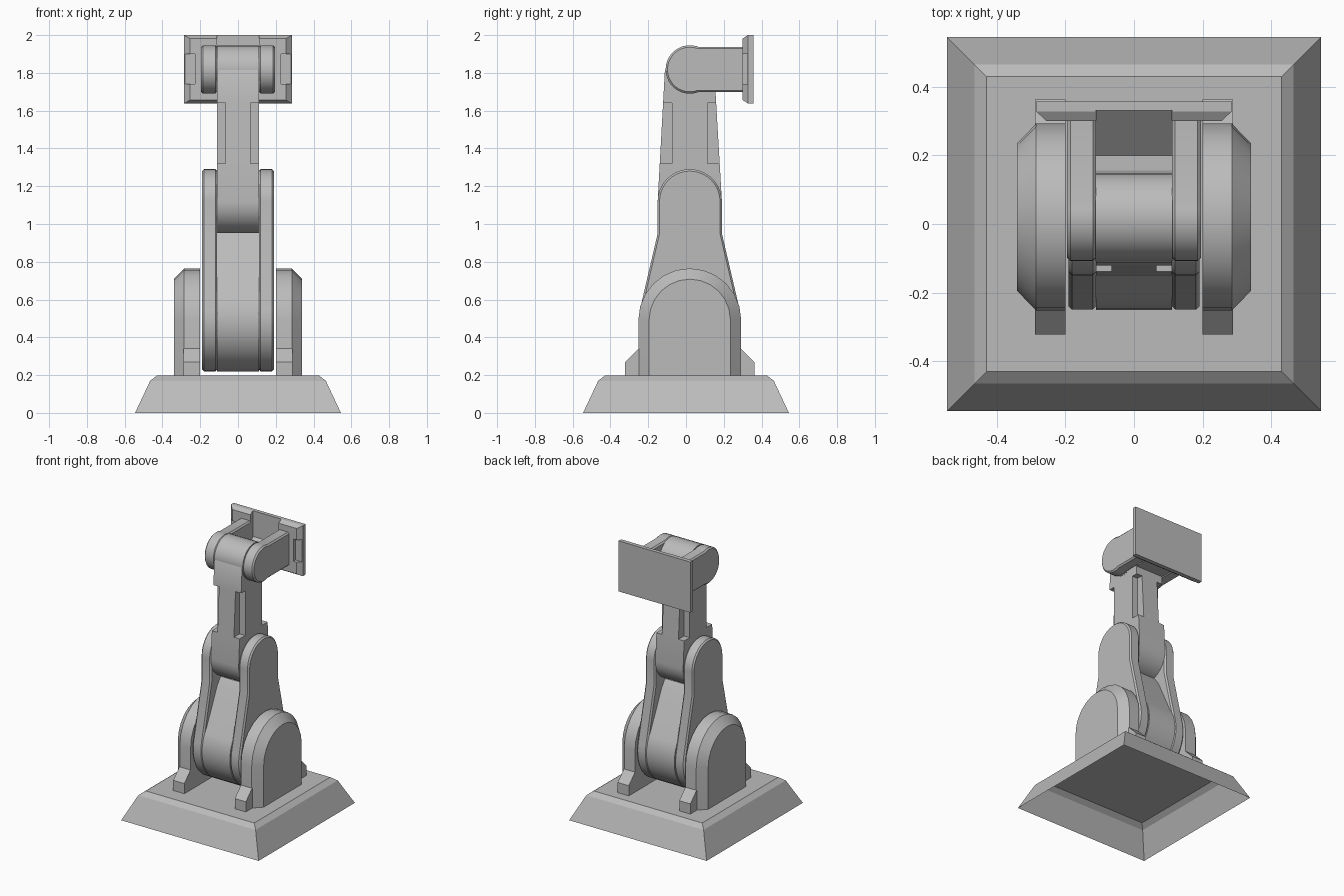
import bpy, bmesh, math

if "Cube" in bpy.data.objects:
    bpy.data.objects.remove(bpy.data.objects["Cube"])

grey = bpy.data.materials.new("machine_grey")
grey.diffuse_color = (0.5, 0.5, 0.5, 1)
grey.use_nodes = True
grey.node_tree.nodes["Principled BSDF"].inputs["Base Color"].default_value = grey.diffuse_color
CY = 0.02  # joint axis offset in y


def finish(name, bm, mirror=False, bevel=0, cutters=(), smooth=True):
    bmesh.ops.recalc_face_normals(bm, faces=bm.faces)
    mesh = bpy.data.meshes.new(name)
    bm.to_mesh(mesh)
    bm.free()
    ob = bpy.data.objects.new(name, mesh)
    bpy.context.collection.objects.link(ob)
    mesh.materials.append(grey)
    bpy.ops.object.select_all(action='DESELECT')
    bpy.context.view_layer.objects.active = ob
    ob.select_set(True)
    if bevel:
        m = ob.modifiers.new("edge", 'BEVEL')
        m.width, m.segments, m.limit_method = bevel, 1, 'ANGLE'
        m.angle_limit = math.radians(50)
        bpy.ops.object.modifier_apply(modifier=m.name)
    if cutters:
        cb = bmesh.new()
        for lo, hi in cutters:
            add_box(cb, lo, hi)
        bmesh.ops.recalc_face_normals(cb, faces=cb.faces)
        cm = bpy.data.meshes.new("cutter")
        cb.to_mesh(cm)
        cb.free()
        cut = bpy.data.objects.new("cutter", cm)
        bpy.context.collection.objects.link(cut)
        cut.hide_render = True
        m = ob.modifiers.new("cut", 'BOOLEAN')
        m.operation, m.solver, m.object = 'DIFFERENCE', 'EXACT', cut
        bpy.ops.object.modifier_apply(modifier=m.name)
        bpy.data.objects.remove(cut)
    if mirror:
        m = ob.modifiers.new("mirror", 'MIRROR')
        m.use_mirror_merge = False
        bpy.ops.object.modifier_apply(modifier=m.name)
    if smooth:
        bpy.ops.object.shade_smooth_by_angle(angle=math.radians(30))
    return ob


def loft(bm, rings, cap_start=True, cap_end=True):
    loops = [[bm.verts.new(p) for p in r] for r in rings]
    n = len(loops[0])
    for a, b in zip(loops, loops[1:]):
        for i in range(n):
            j = (i + 1) % n
            bm.faces.new((a[i], a[j], b[j], b[i]))
    if cap_start:
        bm.faces.new(loops[0])
    if cap_end:
        bm.faces.new(loops[-1])


def add_box(bm, lo, hi):
    (x0, y0, z0), (x1, y1, z1) = lo, hi
    loft(bm, [[(x0, y0, z), (x1, y0, z), (x1, y1, z), (x0, y1, z)] for z in (z0, z1)])


def prism(name, profile, x0, x1, **kw):
    bm = bmesh.new()
    loft(bm, [[(x, y, z) for y, z in profile] for x in (x0, x1)])
    return finish(name, bm, **kw)


def arc(cy, cz, r, a0, a1, n):
    return [(cy + r * math.cos(math.radians(a0 + (a1 - a0) * i / n)),
             cz + r * math.sin(math.radians(a0 + (a1 - a0) * i / n))) for i in range(n + 1)]


# Base: hollow stepped plinth, open underneath
bm = bmesh.new()
loft(bm, [[(sx * h, sy * h, z) for sx, sy in ((-1, -1), (1, -1), (1, 1), (-1, 1))]
          for h, z in ((0.545, 0), (0.465, 0.17), (0.43, 0.197))], cap_start=False)
finish("base", bm, smooth=False)

# Shoulder housings: arched blocks with a chamfered outer rim
bm = bmesh.new()
rings = []
for x, r in ((0.2, 0.272), (0.285, 0.272), (0.34, 0.215)):
    rings.append([(x, y, z) for y, z in
                  [(CY - r, 0.197)] + arc(CY, 0.493, r, 180, 0, 12) + [(CY + r, 0.197)]])
loft(bm, rings)
finish("shoulder_housings", bm, mirror=True)

# Feet: wedge blocks in front of and behind the housings
for name, s in (("front_feet", -1), ("rear_feet", 1)):
    prism(name, [(CY + s * d, z) for d, z in
                 ((0.2, 0.197), (0.342, 0.197), (0.342, 0.27), (0.272, 0.34), (0.2, 0.34))],
          0.2, 0.288, mirror=True)

# Lower arm: two cheeks and a recessed, tapering web
cheek = (arc(CY, 1.12, 0.17, 0, 180, 20) + [(CY - 0.17, 0.95)]
         + arc(CY, 0.49, 0.27, 168, 372, 24) + [(CY + 0.17, 0.95)])
prism("lower_arm_cheeks", cheek, 0.11, 0.19, mirror=True, bevel=0.01)
web = (arc(CY, 0.49, 0.27, 143, 397, 26)
       + [(CY + 0.1, 0.9), (CY + 0.06, 0.955), (CY - 0.06, 0.955), (CY - 0.1, 0.9)])
prism("lower_arm_web", web, -0.11, 0.11)

# Upper arm: tapered link with four notched corners
link = (arc(CY, 1.12, 0.17, 180, 360, 20)
        + [(0.155, 1.72), (0.12, 1.82), (-0.08, 1.86), (-0.112, 1.81)])
notches = []
for xa, xb in ((-0.2, -0.065), (0.065, 0.2)):
    notches += [((xa, -0.3, 1.32), (xb, -0.075, 1.64)), ((xa, 0.115, 1.32), (xb, 0.4, 1.64))]
prism("upper_arm", link, -0.11, 0.11, cutters=notches)

# Wrist: cylinder core, side cheeks and sloped gusset
prism("wrist_core", arc(CY, 1.818, 0.128, 0, 345, 23), -0.112, 0.112)
wrist = arc(CY, 1.818, 0.128, 70, 290, 22) + [(0.31, 1.698), (0.31, 1.938)]
prism("wrist_cheeks", wrist, 0.11, 0.195, mirror=True, bevel=0.01)
prism("wrist_gusset", [(0.13, 1.70), (0.2, 1.70), (0.335, 1.82), (0.335, 1.70)], -0.11, 0.11)

# Mounting plate: chamfered front rim with top and side notches
bm = bmesh.new()
loft(bm, [[(sx * hx, y, 1.819 + sz * hz) for sx, sz in ((-1, -1), (1, -1), (1, 1), (-1, 1))]
          for y, hx, hz in ((0.30, 0.255, 0.163), (0.328, 0.285, 0.181), (0.357, 0.285, 0.181))])
finish("mounting_plate", bm, smooth=False, cutters=[
    ((-0.112, 0.2, 1.72), (0.112, 0.33, 2.1)),
    ((-0.4, 0.2, 1.74), (-0.228, 0.325, 1.9)),
    ((0.228, 0.2, 1.74), (0.4, 0.325, 1.9))])
